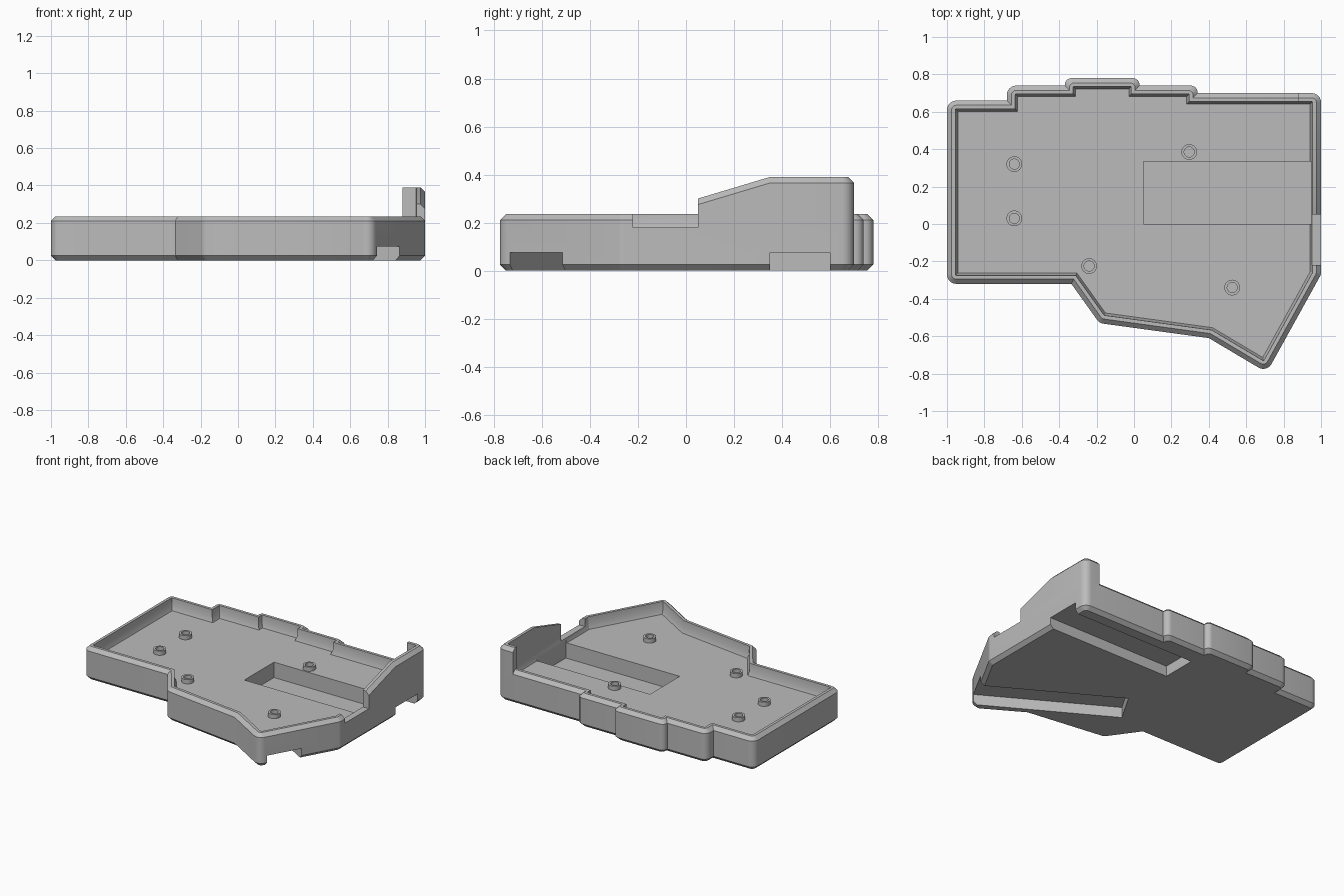
import bpy, bmesh, math
from mathutils import Vector

if "Cube" in bpy.data.objects:
    bpy.data.objects.remove(bpy.data.objects["Cube"])

grey = bpy.data.materials.new("case_grey")
grey.use_nodes = True
colour = (0.5, 0.5, 0.5, 1)
grey.diffuse_color = colour
grey.node_tree.nodes["Principled BSDF"].inputs["Base Color"].default_value = colour

RADIUS, STEPS = 0.05, 6
RIM, FLOOR, CHAMFER = 0.235, 0.15, 0.025

# Counter-clockwise plan outline with sharp corners
OUTLINE = [Vector(p) for p in (
    (-1, -.32), (-.335, -.32), (-.185, -.53), (.4, -.61), (.71, -.794), (1, -.27),
    (1, .7), (.34, .7), (.34, .74), (.03, .74), (.03, .78), (-.37, .78),
    (-.37, .74), (-.68, .74), (-.68, .66), (-1, .66))]


def round_corner(prev, p, nxt, radius):
    """Points of an arc replacing one convex corner; concave ones stay sharp."""
    a, b = (prev - p), (nxt - p)
    la, lb = a.length, b.length
    a, b = a / la, b / lb
    if a.cross(b) > 0:
        return [p.copy()]
    half = a.angle(b) / 2
    t = min(radius / math.tan(half), 0.9 * la, 0.9 * lb)
    centre = p + (a + b).normalized() * t / math.cos(half)
    s, e = p + a * t - centre, p + b * t - centre
    ang = math.pi - 2 * half
    return [centre + (s * math.sin((1 - k / STEPS) * ang)
                      + e * math.sin(k / STEPS * ang)) / math.sin(ang)
            for k in range(STEPS + 1)]


def ring(inset):
    """Outline moved inwards, with its convex corners rounded."""
    n, pts = len(OUTLINE), []
    for i, p in enumerate(OUTLINE):
        a = (p - OUTLINE[i - 1]).normalized()
        b = (OUTLINE[(i + 1) % n] - p).normalized()
        na, nb = Vector((-a.y, a.x)), Vector((-b.y, b.x))
        pts.append(p + (na + nb) * inset / (1 + na.dot(nb)))
    out = []
    for i, p in enumerate(pts):
        out += round_corner(pts[i - 1], p, pts[(i + 1) % n], max(RADIUS - inset, 0.002))
    return out


def loft(name, rings, closed_path=True, closed_section=False):
    """Skin a list of 3D rings and close the open ends."""
    bm = bmesh.new()
    rows = [[bm.verts.new(p) for p in r] for r in rings]
    n = len(rows[0])
    pairs = list(zip(rows, rows[1:]))
    if closed_section:
        pairs.append((rows[-1], rows[0]))
    for lo, hi in pairs:
        for i in range(n if closed_path else n - 1):
            j = (i + 1) % n
            bm.faces.new((lo[i], lo[j], hi[j], hi[i]))
    if not closed_section:
        bm.faces.new(rows[0][::-1])
        bm.faces.new(rows[-1])
    if not closed_path:
        bm.faces.new([r[0] for r in rows])
        bm.faces.new([r[-1] for r in rows])
    bmesh.ops.recalc_face_normals(bm, faces=bm.faces)
    mesh = bpy.data.meshes.new(name)
    bm.to_mesh(mesh)
    bm.free()
    mesh.materials.append(grey)
    obj = bpy.data.objects.new(name, mesh)
    bpy.context.collection.objects.link(obj)
    return obj


def activate(obj):
    bpy.ops.object.select_all(action='DESELECT')
    obj.select_set(True)
    bpy.context.view_layer.objects.active = obj


def cut_box(target, centre, size, turn=0):
    """Subtract a box turned about z."""
    bpy.ops.mesh.primitive_cube_add(size=1, location=centre, rotation=(0, 0, turn))
    cutter = bpy.context.object
    cutter.scale = size
    cutter.hide_render = True
    cutter.data.materials.append(grey)
    mod = target.modifiers.new("cut", 'BOOLEAN')
    mod.operation, mod.solver, mod.object = 'DIFFERENCE', 'EXACT', cutter
    activate(target)
    bpy.ops.object.modifier_apply(modifier=mod.name)
    bpy.data.objects.remove(cutter)


# Tray: bottom chamfer, outer wall, rim, inner wall and floor
tray_section = [(CHAMFER, 0), (0, CHAMFER), (0, RIM - CHAMFER), (CHAMFER, RIM),
                (.045, RIM), (.047, FLOOR + .03), (.058, FLOOR)]
tray = loft("case_tray", [[(p.x, p.y, z) for p in ring(d)] for d, z in tray_section])

# Controller pocket, low side notch and the two slots underneath
cut_box(tray, (.5, .1675, .19), (.9, .335, .3))
cut_box(tray, (1, -.085, .28), (.2, .27, .2))
cut_box(tray, (.62, .475, -.0125), (1.2, .25, .175))
cut_box(tray, (.436, -.412, -.0125), (1.1, .25, .175), math.radians(-30))


def guard_path(inset, drop):
    """Path along the right wall and round the back corner; drop is below the top."""
    x, y = 1 - inset, .7 - inset
    corner = round_corner(Vector((x, 0)), Vector((x, y)), Vector((0, y)),
                          max(RADIUS - inset, 0.002))
    pts = [Vector((x, .05)), Vector((x, .35))] + corner + [Vector((.88, y))]
    tops = [.3] + [.39] * (len(pts) - 1)
    return [(p.x, p.y, RIM - CHAMFER if drop is None else h - drop)
            for p, h in zip(pts, tops)]


# Raised guard wall on the right back corner
guard_section = [(0, None), (0, CHAMFER), (CHAMFER, 0), (.046, 0), (.046, None)]
guard = loft("corner_guard", [guard_path(d, drop) for d, drop in guard_section],
             closed_path=False, closed_section=True)


# Hollow screw posts
def circle(x, y, r, z, n=24):
    return [(x + r * math.cos(2 * math.pi * k / n), y + r * math.sin(2 * math.pi * k / n), z)
            for k in range(n)]


posts = []
for i, (x, y) in enumerate([(-.64, .32), (-.64, .03), (-.24, -.225), (.295, .385), (.525, -.34)]):
    section = [(.042, FLOOR - .02), (.042, .18), (.027, .18), (.027, FLOOR + .002)]
    posts.append(loft(f"screw_post_{i + 1}", [circle(x, y, r, z) for r, z in section]))

for obj in [tray, guard] + posts:
    activate(obj)
    bpy.ops.object.shade_smooth_by_angle(angle=math.radians(30))
